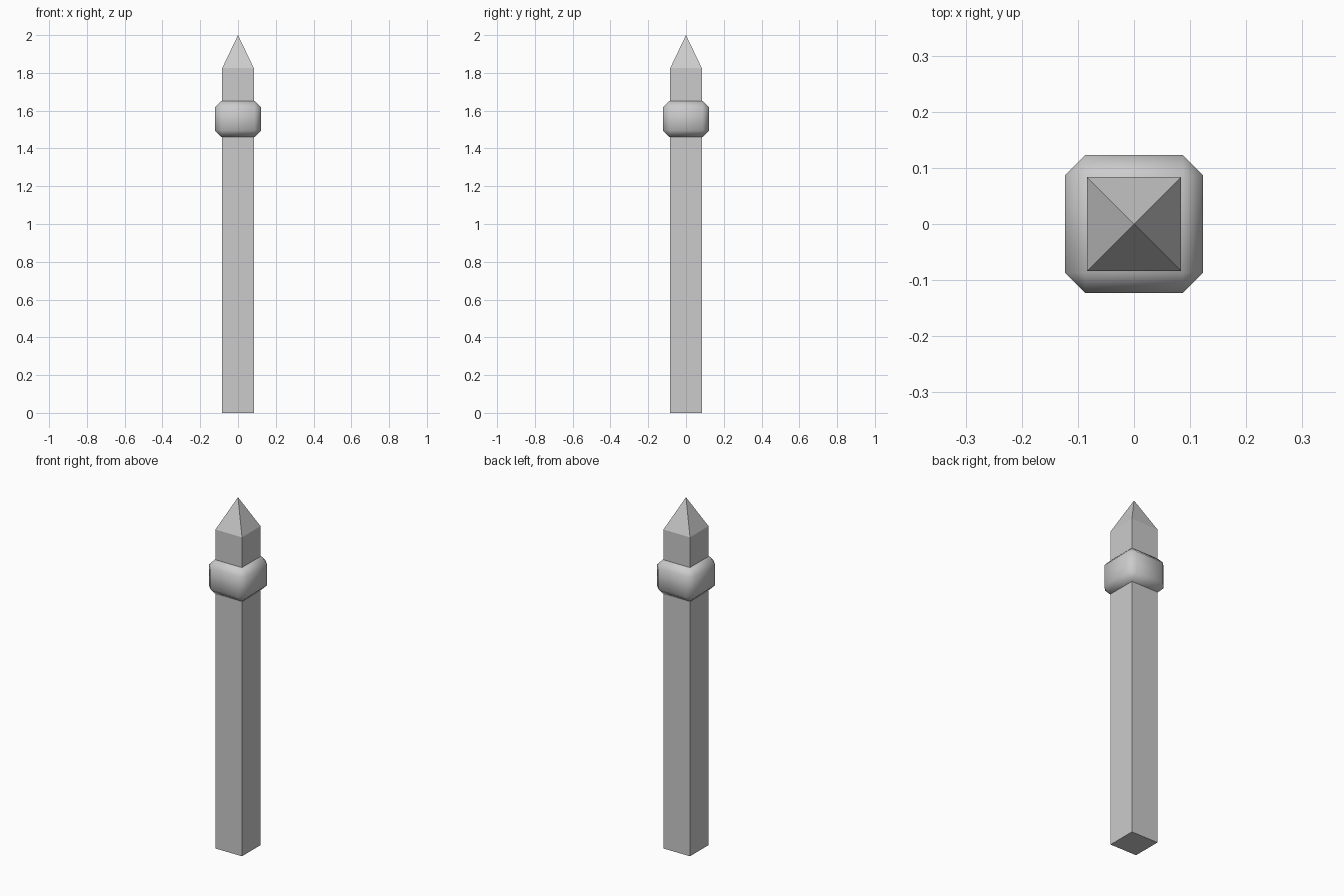
import bpy
import bmesh

cube = bpy.data.objects.get("Cube")
if cube:
    bpy.data.objects.remove(cube, do_unlink=True)

stone = bpy.data.materials.new("grey stone")
stone.use_nodes = True
grey = (0.6, 0.6, 0.6, 1)
stone.diffuse_color = grey
stone.node_tree.nodes["Principled BSDF"].inputs["Base Color"].default_value = grey

HALF = 0.084     # half width of the shaft
COLLAR = 0.123   # half width of the collar


def add_object(name, bm):
    mesh = bpy.data.meshes.new(name)
    bmesh.ops.recalc_face_normals(bm, faces=bm.faces)
    bm.to_mesh(mesh)
    bm.free()
    mesh.materials.append(stone)
    obj = bpy.data.objects.new(name, mesh)
    bpy.context.collection.objects.link(obj)
    return obj


def box(half, low, high):
    bm = bmesh.new()
    bmesh.ops.create_cube(bm, size=1)
    for v in bm.verts:
        v.co.x *= 2 * half
        v.co.y *= 2 * half
        v.co.z = high if v.co.z > 0 else low
    return bm


# Square shaft with a pyramid point raised from its top face
bm = box(HALF, 0, 1.825)
top = max(bm.faces, key=lambda f: f.calc_center_median().z)
tip = bmesh.ops.poke(bm, faces=[top])["verts"][0]
tip.co.z = 2
add_object("post", bm)

# Bevelled collar with soft shading
bm = box(COLLAR, 1.46, 1.652)
bmesh.ops.bevel(bm, geom=bm.edges[:], offset=0.036, segments=1,
                affect='EDGES', profile=0.5)
collar = add_object("collar", bm)
for face in collar.data.polygons:
    face.use_smooth = True
